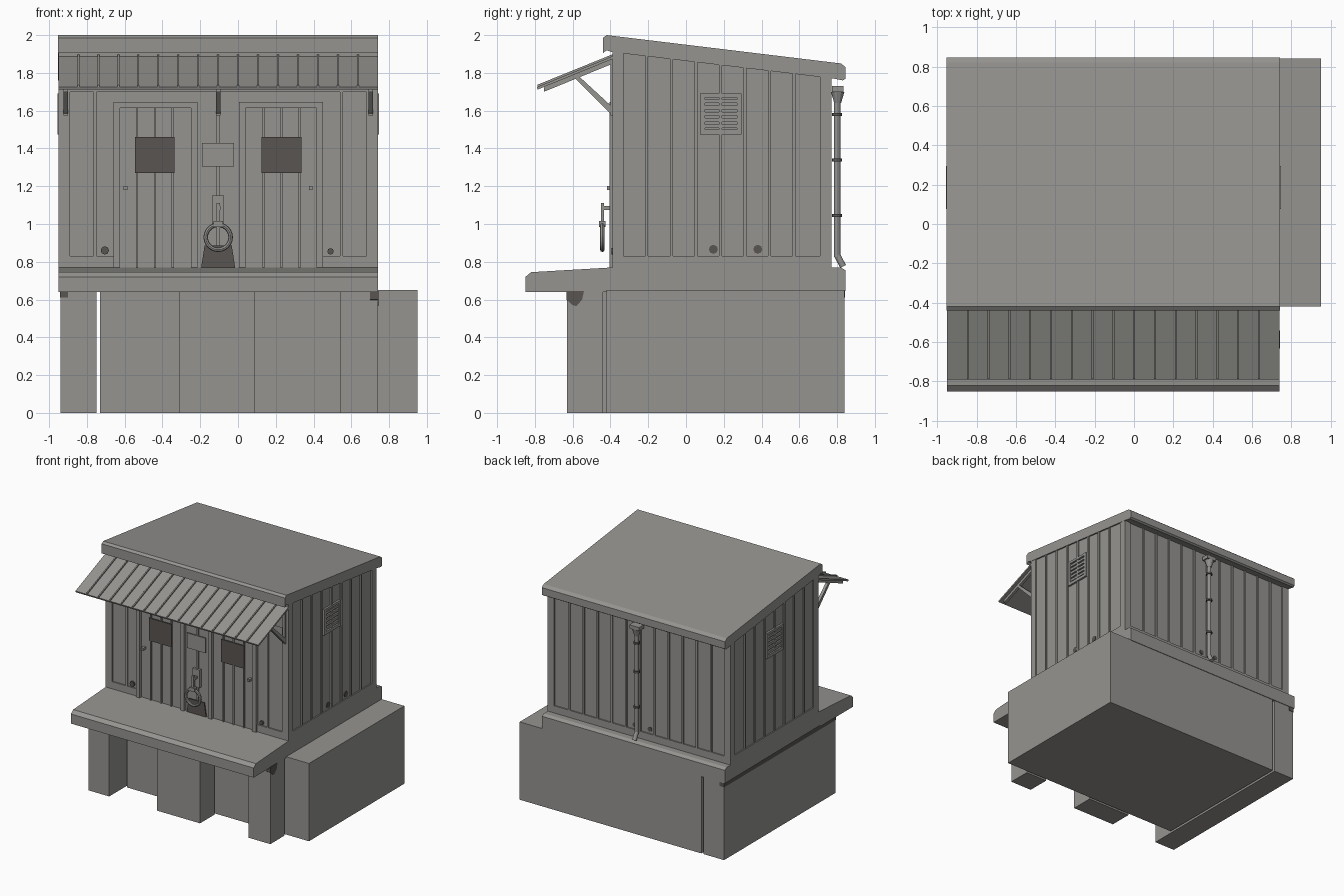
import bpy, bmesh, math
from mathutils import Matrix, Vector

cube = bpy.data.objects.get("Cube")
if cube:
    bpy.data.objects.remove(cube, do_unlink=True)


def material(name, rgb):
    m = bpy.data.materials.new(name)
    m.use_nodes = True
    m.diffuse_color = (*rgb, 1)
    m.node_tree.nodes["Principled BSDF"].inputs["Base Color"].default_value = (*rgb, 1)
    return m


GREY = material("plain grey", (0.30, 0.295, 0.28))
DARK = material("dark grey", (0.10, 0.09, 0.085))

MID = -0.105            # middle of the cabin in x
X0, X1 = -0.95, 0.74    # cabin sides
FRONT, BACK = -0.39, 0.77


def finish(name, bm, mat):
    bmesh.ops.recalc_face_normals(bm, faces=bm.faces)
    mesh = bpy.data.meshes.new(name)
    bm.to_mesh(mesh)
    bm.free()
    mesh.materials.append(mat)
    ob = bpy.data.objects.new(name, mesh)
    bpy.context.collection.objects.link(ob)
    return ob


def boxes(name, items, mat=GREY):
    """Each item is x0, x1, y0, y1, z0, z1."""
    bm = bmesh.new()
    for a, b, c, d, e, f in items:
        size = Matrix.Diagonal((b - a, d - c, f - e, 1))
        place = Matrix.Translation(((a + b) / 2, (c + d) / 2, (e + f) / 2))
        bmesh.ops.create_cube(bm, size=1, matrix=place @ size)
    return finish(name, bm, mat)


def prism(name, profile, spans, mat=GREY):
    """Extrude a (y, z) profile over each x span."""
    bm = bmesh.new()
    for a, b in spans:
        face = bm.faces.new([bm.verts.new((a, y, z)) for y, z in profile])
        new = bmesh.ops.extrude_face_region(bm, geom=[face])["geom"]
        bmesh.ops.translate(bm, vec=(b - a, 0, 0),
                            verts=[v for v in new if isinstance(v, bmesh.types.BMVert)])
    return finish(name, bm, mat)


def rod(name, a, b, r1, r2, mat=GREY, sides=12):
    a, b = Vector(a), Vector(b)
    bm = bmesh.new()
    turn = (b - a).to_track_quat('Z', 'Y').to_matrix().to_4x4()
    bmesh.ops.create_cone(bm, cap_ends=True, segments=sides, radius1=r1, radius2=r2,
                          depth=(b - a).length, matrix=Matrix.Translation((a + b) / 2) @ turn)
    return finish(name, bm, mat)


def mirrored(a, b):
    """The x span and its mirror about the cabin middle."""
    return [(a, b), (2 * MID - b, 2 * MID - a)]


def under_roof(y):
    return 1.905 - 0.123 * (y + 0.33)


# Foundation: big block, long side wall, front piers
boxes("foundation_block", [(-0.73, 0.95, -0.42, 0.84, 0, 0.65)])
boxes("foundation_side_wall", [(-0.94, -0.75, -0.63, 0.84, 0, 0.65)])
boxes("front_piers", [(-0.31, 0.09, -0.63, -0.44, 0, 0.65), (0.54, 0.74, -0.63, -0.44, 0, 0.65)])
boxes("side_wall_dark_strip", [(-0.943, -0.90, -0.633, 0.843, 0.61, 0.645)], DARK)
prism("pier_dark_corner", [(-0.633, 0.645), (-0.54, 0.645), (-0.55, 0.60), (-0.58, 0.565), (-0.60, 0.57),
                           (-0.633, 0.6)], [(0.70, 0.743)], DARK)

# Platform and roof
prism("platform", [(-0.85, 0.64), (-0.42, 0.64), (-0.40, 0.65), (0.845, 0.645), (0.845, 0.755), (0.82, 0.77),
                   (FRONT, 0.77), (-0.82, 0.745), (-0.85, 0.72)], [(X0, X1)])
prism("roof", [(-0.42, 2.0), (0.82, 1.85), (0.845, 1.83), (0.845, 1.77), (0.83, 1.76), (0.78, 1.77),
               (-0.39, 1.91), (-0.42, 1.92), (-0.44, 1.905), (-0.44, 1.985)], [(X0 - 0.002, X1 + 0.002)])

# Cabin core, with posts, rails and ribs standing proud of it
D = 0.01
prism("cabin_core", [(FRONT + D, 0.76), (BACK - D, 0.76), (BACK - D, under_roof(BACK) + 0.02),
                     (FRONT + D, under_roof(FRONT) + 0.02)], [(X0 + D, X1 - D)])
side = []
for y0, y1 in [(FRONT, -0.33), (0.71, BACK)] + [(-0.215 + 0.13 * i, -0.2 + 0.13 * i) for i in range(7)]:
    top = under_roof(y1) + 0.02
    side += [(X0, X0 + 0.02, y0, y1, 0.77, top), (X1 - 0.02, X1, y0, y1, 0.77, top)]
for x in (X0, X1 - 0.02):
    side.append((x, x + 0.02, FRONT, BACK, 0.76, 0.83))
boxes("side_frames_and_ribs", side)

back = [(X0, X1, BACK - 0.02, BACK, 0.76, 0.83)]
for a, b in mirrored(X0, -0.89) + [(-0.775 + 0.131 * i, -0.76 + 0.131 * i) for i in range(11)]:
    back.append((a, b, BACK - 0.02, BACK, 0.77, 1.79))
boxes("back_frame_and_ribs", back)

front = [(X0, X1, FRONT, FRONT + 0.02, 1.70, 1.92)]
for a, b in mirrored(X0, -0.89) + mirrored(-0.765, -0.75) + [(MID - 0.01, MID + 0.01)]:
    front.append((a, b, FRONT, FRONT + 0.02, 0.77, 1.71))
for a, b in mirrored(X0, -0.66):
    front.append((a, b, FRONT, FRONT + 0.02, 0.76, 0.83))
boxes("front_frame_and_ribs", front)

# Doors: frame, ribs, dark window plate, knob
frames, ribs, windows, knobs = [], [], [], []
for a, b in mirrored(-0.66, -0.625) + mirrored(-0.25, -0.215):
    frames.append((a, b, -0.405, FRONT + 0.02, 0.77, 1.645))
for a, b in mirrored(-0.625, -0.25):
    frames.append((a, b, -0.405, FRONT + 0.02, 1.615, 1.645))
for x in (-0.535, -0.44, -0.345):
    for a, b in mirrored(x - 0.006, x + 0.006):
        ribs.append((a, b, FRONT - 0.002, FRONT + 0.02, 0.77, 1.615))
for a, b in mirrored(-0.545, -0.335):
    windows.append((a, b, -0.4, -0.391, 1.27, 1.46))
for a, b in mirrored(-0.605, -0.585):
    knobs.append((a, b, -0.418, -0.375, 1.18, 1.20))
boxes("door_frames", frames)
boxes("door_ribs", ribs)
boxes("door_windows", windows, DARK)
boxes("door_knobs", knobs)

# Centre fittings: sign plate, holder, hanging ring, dark floor patch
boxes("sign_plate", [(-0.19, -0.02, -0.402, -0.393, 1.305, 1.43)])
boxes("ring_holder", [(MID - 0.032, MID + 0.032, -0.405, -0.38, 1.0, 1.15),
                      (MID - 0.012, MID + 0.012, -0.445, -0.40, 1.075, 1.095),
                      (MID - 0.01, MID + 0.01, -0.45, -0.435, 0.99, 1.11),
                      (MID - 0.025, MID + 0.025, -0.46, -0.425, 0.985, 1.015)])
bpy.ops.mesh.primitive_torus_add(location=(MID, -0.443, 0.93), rotation=(math.pi / 2, 0, 0), major_radius=0.066,
                                 minor_radius=0.012, major_segments=24, minor_segments=8)
ring = bpy.context.object
ring.name = "hanging_ring"
ring.data.materials.append(GREY)
bpy.ops.object.shade_smooth_by_angle()
patch = boxes("dark_wall_patch", [(-0.195, -0.015, -0.399, -0.391, 0.77, 0.885)], DARK)
for v in patch.data.vertices:
    if v.co.z > 0.8:
        v.co.x = MID + (v.co.x - MID) * 0.8

# Small dark outlets low on the walls
for i, (x, z, r) in enumerate([(-0.705, 0.86, 0.022), (0.49, 0.855, 0.017)]):
    rod(f"front_outlet_{i}", (x, -0.394, z), (x, -0.37, z), r, r, DARK, 8)
for i, y in enumerate((0.145, 0.38)):
    rod(f"side_outlet_{i}", (X1 - 0.03, y, 0.866), (X1 - 0.005, y, 0.866), 0.024, 0.024, DARK, 8)
for i, x in enumerate((-0.2, -0.06)):
    rod(f"back_outlet_{i}", (x, BACK - 0.03, 0.866), (x, BACK - 0.005, 0.866), 0.02, 0.02, DARK, 8)

# Louvred vents on both sides
vents = []
for x in (X0 - 0.006, X1 - 0.016):
    a, b = x, x + 0.022
    vents += [(a, b, 0.075, 0.1, 1.475, 1.69), (a, b, 0.27, 0.295, 1.475, 1.69),
              (a, b, 0.1, 0.27, 1.475, 1.5), (a, b, 0.1, 0.27, 1.67, 1.69)]
    vents += [(a + 0.004, b - 0.004, 0.1, 0.27, z, z + 0.02) for z in (1.508, 1.541, 1.574, 1.607, 1.64)]
boxes("side_vents", vents)

# Awning: sheet, seams, rafters and struts
prism("awning_sheet", [(-0.385, 1.89), (-0.79, 1.725), (-0.785, 1.712), (-0.385, 1.875)], [(X0, X1)])
prism("awning_seams", [(-0.385, 1.9), (-0.787, 1.737), (-0.787, 1.72), (-0.385, 1.88)],
      [(MID + i * 0.1057 - 0.005, MID + i * 0.1057 + 0.005) for i in range(-7, 8)])
spans = [(x - 0.012, x + 0.012) for x in (-0.913, MID, 0.703)]
prism("awning_rafters", [(-0.385, 1.88), (-0.75, 1.73), (-0.752, 1.70), (-0.385, 1.85)], spans)
prism("awning_struts", [(-0.385, 1.615), (-0.385, 1.575), (-0.405, 1.59), (-0.59, 1.775), (-0.57, 1.785)], spans)
prism("awning_wall_plates", [(-0.385, 1.88), (-0.385, 1.575), (-0.4, 1.575), (-0.4, 1.88)], spans)

# Downspout with hopper, clamps and bent foot
boxes("rain_hopper", [(MID - 0.045, MID + 0.045, 0.772, 0.835, 1.70, 1.73)])
rod("hopper_funnel", (MID, 0.803, 1.64), (MID, 0.803, 1.70), 0.018, 0.036)
rod("downspout", (MID, 0.8, 0.825), (MID, 0.8, 1.68), 0.017, 0.017)
rod("downspout_foot", (MID, 0.8, 0.835), (MID, 0.832, 0.775), 0.017, 0.017)
for i, z in enumerate((1.58, 1.34, 1.045)):
    rod(f"pipe_clamp_{i}", (MID, 0.8, z - 0.008), (MID, 0.8, z + 0.008), 0.026, 0.026, DARK)
